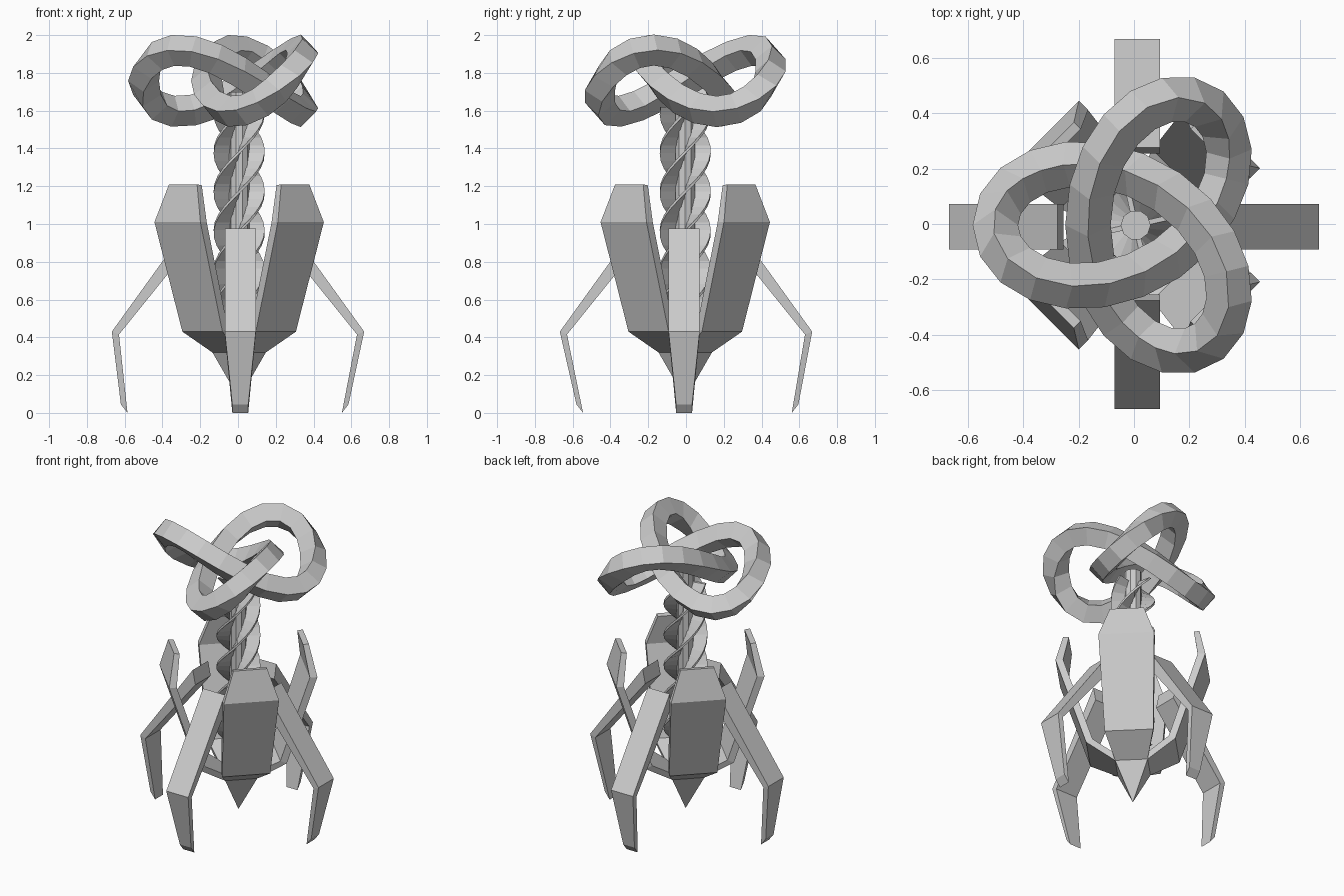
import bpy, bmesh
from math import sin, cos, pi, radians
from mathutils import Vector, Matrix

if "Cube" in bpy.data.objects:
    bpy.data.objects.remove(bpy.data.objects["Cube"])

CENTRE = Vector((0.006, -0.004, 0))


def loft(name, rings, closed=False, angle=0.0, offset=CENTRE):
    """Skin a list of equal-length point rings; cap the ends unless closed."""
    bm = bmesh.new()
    rot = Matrix.Rotation(angle, 3, 'Z')
    vs = [[bm.verts.new(rot @ Vector(p) + offset) for p in ring] for ring in rings]
    n, k = len(vs), len(vs[0])
    for i in range(n if closed else n - 1):
        a, b = vs[i], vs[(i + 1) % n]
        for j in range(k):
            bm.faces.new((a[j], a[(j + 1) % k], b[(j + 1) % k], b[j]))
    if not closed:
        bm.faces.new(vs[0])
        bm.faces.new(vs[-1])
    bmesh.ops.recalc_face_normals(bm, faces=bm.faces)
    me = bpy.data.meshes.new(name)
    bm.to_mesh(me)
    bm.free()
    ob = bpy.data.objects.new(name, me)
    bpy.context.collection.objects.link(ob)
    return ob


# Trefoil knot with a four-sided tube
def knot_point(t):
    return Vector((-0.333 * cos(2 * t) - 0.167 * cos(t),
                   -0.333 * sin(2 * t) + 0.167 * sin(t),
                   1.758 + 0.163 * sin(3 * t)))


rings, steps, tube = [], 40, 0.082
for i in range(steps):
    t = 2 * pi * i / steps
    p = knot_point(t)
    tan = (knot_point(t + 0.01) - knot_point(t - 0.01)).normalized()
    side = tan.cross(Vector((0, 0, 1))).normalized()
    up = side.cross(tan)
    rings.append([p + tube * d for d in (side, up, -side, -up)])
loft("knot", rings, closed=True, offset=Vector((0, -0.004, 0)))

# Central shaft, ten sides
loft("shaft", [[(0.054 * cos(2 * pi * j / 10), 0.054 * sin(2 * pi * j / 10), z)
                for j in range(10)] for z in (0.35, 1.7)])

# Four twisted fins around the shaft
for k in range(4):
    rings = []
    for i in range(28):
        z = 0.52 + 1.1 * i / 27
        rot = Matrix.Rotation((z - 1.38) / 0.21 * pi / 2, 3, 'Z')
        rings.append([rot @ Vector(p) for p in
                      ((0.04, -0.009, z), (0.135, -0.009, z),
                       (0.135, 0.009, z), (0.04, 0.009, z))])
    loft(f"twisted_fin_{k + 1}", rings, angle=k * pi / 2)

# Four thick petal panels on the diagonals: outer radius, outer z, inner radius, inner z, half width
PETAL = [(0.42, 1.21, 0.385, 1.205, 0.105), (0.462, 1.01, 0.415, 1.01, 0.172),
         (0.275, 0.43, 0.235, 0.45, 0.15), (0.10, 0.32, 0.075, 0.35, 0.10),
         (0.002, 0.08, 0.002, 0.14, 0.002)]
for k in range(4):
    rings = [[(ro, -w, zo), (ro, w, zo), (ri, w, zi), (ri, -w, zi)]
             for ro, zo, ri, zi, w in PETAL]
    loft(f"petal_{k + 1}", rings, angle=radians(45 + 90 * k))

# Four jointed legs on the axes; the last value shifts each foot outwards
LEGS = [("right_leg", 0, 0.0), ("back_leg", 90, 0.01),
        ("left_leg", 180, 0.035), ("front_leg", 270, -0.005)]
for name, deg, foot in LEGS:
    prof = [(0.275, 0.975, 0.255, 0.88, 0.082), (0.668, 0.43, 0.63, 0.415, 0.082),
            (0.585 + foot, 0.045, 0.55 + foot, 0.0, 0.042)]
    rings = [[(ro, -w, zo), (ro, w, zo), (ri, w, zi), (ri, -w, zi)]
             for ro, zo, ri, zi, w in prof]
    shift = Vector((0.012 if deg in (90, 270) else 0, -0.01 if deg in (0, 180) else 0, 0))
    loft(name, rings, angle=radians(deg), offset=shift)
